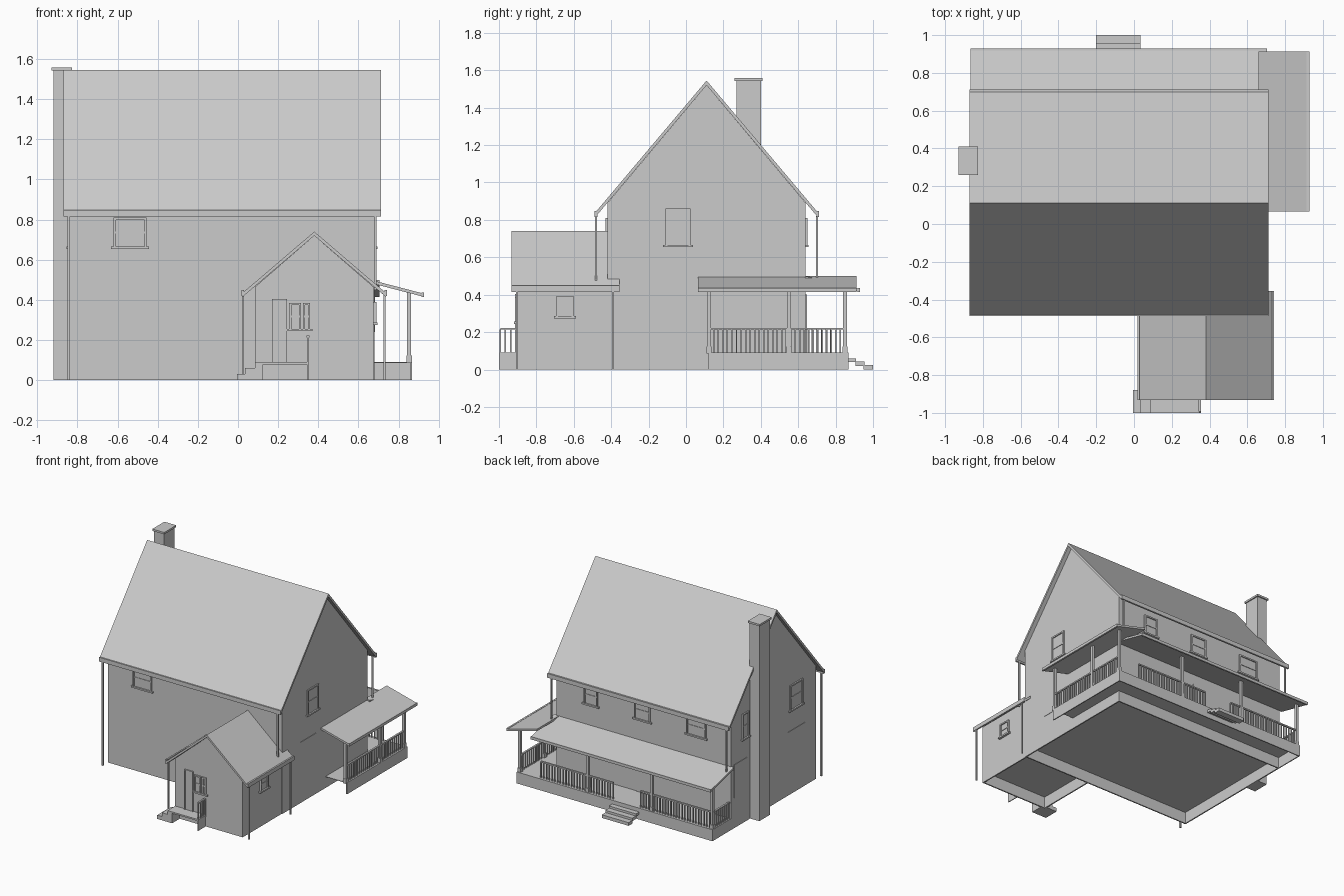
import bpy, bmesh

if "Cube" in bpy.data.objects:
    bpy.data.objects.remove(bpy.data.objects["Cube"])

grey = bpy.data.materials.new("plain grey")
grey.diffuse_color = (0.6, 0.6, 0.6, 1)
grey.use_nodes = True
grey.node_tree.nodes["Principled BSDF"].inputs["Base Color"].default_value = grey.diffuse_color


def finish(name, bm):
    bmesh.ops.recalc_face_normals(bm, faces=bm.faces)
    me = bpy.data.meshes.new(name)
    bm.to_mesh(me)
    bm.free()
    me.materials.append(grey)
    ob = bpy.data.objects.new(name, me)
    bpy.context.collection.objects.link(ob)
    return ob


def boxes(name, items):
    """One object from boxes given as x0, x1, y0, y1, z0, z1."""
    bm = bmesh.new()
    for x0, x1, y0, y1, z0, z1 in items:
        vs = bmesh.ops.create_cube(bm, size=1)["verts"]
        for v in vs:
            v.co = ((x0 + x1) / 2 + v.co.x * (x1 - x0),
                    (y0 + y1) / 2 + v.co.y * (y1 - y0),
                    (z0 + z1) / 2 + v.co.z * (z1 - z0))
    return finish(name, bm)


def prism(name, profile, axis, a, b):
    """Extrude a profile of (horizontal, z) points along x or y."""
    bm = bmesh.new()
    place = (lambda p, t: (t, p[0], p[1])) if axis == "x" else (lambda p, t: (p[0], t, p[1]))
    ends = [[bm.verts.new(place(p, t)) for p in profile] for t in (a, b)]
    n = len(profile)
    for ring in ends:
        bm.faces.new(ring)
    for i in range(n):
        j = (i + 1) % n
        bm.faces.new((ends[0][i], ends[0][j], ends[1][j], ends[1][i]))
    return finish(name, bm)


def gable_roof(name, mid, top, half, eave, thick, axis, a, b):
    prism(name, [(mid - half, eave), (mid, top), (mid + half, eave),
                 (mid + half, eave - thick), (mid, top - thick), (mid - half, eave - thick)], axis, a, b)


FLOOR = 0.09


def foundation(name, x0, x1, y0, y1, t=0.01):
    """Hollow ring of walls below the floor."""
    boxes(name, [(x0, x1, y0, y0 + t, 0, FLOOR), (x0, x1, y1 - t, y1, 0, FLOOR),
                 (x0, x0 + t, y0 + t, y1 - t, 0, FLOOR), (x1 - t, x1, y0 + t, y1 - t, 0, FLOOR)])


# Walls by facing: fixed axis, wall position, outward sign
WALLS = {"front": ("y", -0.42, -1), "back": ("y", 0.64, 1), "right": ("x", 0.68, 1),
         "left": ("x", -0.84, -1), "annex_front": ("y", -0.905, -1)}


def on_wall(wall, u0, u1, z0, z1, out):
    axis, p, s = WALLS[wall]
    lo, hi = sorted((p - s * 0.004, p + s * out))
    return (u0, u1, lo, hi, z0, z1) if axis == "y" else (lo, hi, u0, u1, z0, z1)


def window(name, wall, u0, u1, z0, z1):
    t, m = 0.011, (z0 + z1) / 2
    boxes(name, [
        on_wall(wall, u0, u0 + t, z0, z1, 0.01), on_wall(wall, u1 - t, u1, z0, z1, 0.01),
        on_wall(wall, u0, u1, z1 - t, z1, 0.01), on_wall(wall, u0, u1, m - 0.005, m + 0.005, 0.006),
        on_wall(wall, u0 - 0.012, u1 + 0.012, z0 - 0.006, z0 + 0.006, 0.014),
        on_wall(wall, u0, u1, z0, z1, 0.002)])


def railing(name, axis, fixed, a, b):
    """A top rail and a row of balusters along one axis."""
    def piece(u0, u1, w, z0, z1):
        side = (fixed - w, fixed + w)
        return (u0, u1, *side, z0, z1) if axis == "x" else (*side, u0, u1, z0, z1)
    items = [piece(a, b, 0.007, 0.213, 0.223)]
    n = max(2, round((b - a) / 0.024))
    for i in range(n + 1):
        u = a + (b - a) * i / n
        items.append(piece(u - 0.004, u + 0.004, 0.004, 0.088, 0.215))
    boxes(name, items)


# Main house
prism("main_walls", [(-0.42, FLOOR), (0.64, FLOOR), (0.64, 0.89), (0.11, 1.52), (-0.42, 0.89)], "x", -0.84, 0.68)
foundation("main_foundation", -0.84, 0.68, -0.42, 0.64)
gable_roof("main_roof", 0.11, 1.545, 0.593, 0.842, 0.025, "x", -0.87, 0.713)
boxes("main_gutters", [(-0.87, 0.713, y - 0.007, y + 0.007, 0.815, 0.848) for y in (-0.481, 0.705)])
boxes("main_downspouts", [(x - 0.006, x + 0.006, y - 0.006, y + 0.006, z, 0.82)
                          for x, y, z in ((-0.843, -0.481, 0), (0.684, -0.481, 0.45),
                                          (-0.843, 0.7, 0.47), (0.684, 0.7, 0.47))])
boxes("chimney", [(-0.92, -0.835, 0.27, 0.40, 0, 1.55), (-0.93, -0.826, 0.26, 0.41, 1.543, 1.558)])

# Front annex
prism("annex_walls", [(0.085, FLOOR), (0.675, FLOOR), (0.675, 0.465), (0.38, 0.72), (0.085, 0.465)],
      "y", -0.905, -0.41)
foundation("annex_foundation", 0.085, 0.675, -0.905, -0.41)
gable_roof("annex_roof", 0.38, 0.74, 0.357, 0.435, 0.02, "y", -0.933, -0.415)
prism("annex_roof_return", [(0.675, 0.487), (0.737, 0.435), (0.737, 0.415), (0.675, 0.467)], "y", -0.42, -0.355)
boxes("annex_gutters", [(0.018, 0.03, -0.933, -0.42, 0.418, 0.45), (0.73, 0.742, -0.933, -0.355, 0.418, 0.45)])
boxes("annex_downspouts", [(x - 0.005, x + 0.005, y - 0.005, y + 0.005, 0, 0.425)
                           for x, y in ((0.026, -0.905), (0.731, -0.905), (0.731, -0.39))])
boxes("annex_steps", [(0.085, 0.355, -1, -0.9, 0.078, 0.09), (0.035, 0.085, -1, -0.88, 0.0, 0.06),
                      (-0.005, 0.04, -1, -0.88, 0.0, 0.03), (0.085, 0.125, -1, -0.9, 0.0, 0.088),
                      (0.345, 0.352, -1, -0.9, 0, 0.09)])
railing("annex_railing", "y", 0.349, -0.993, -0.91)
boxes("annex_door", [on_wall("annex_front", 0.175, 0.24, 0.09, 0.4, 0.005),
                     on_wall("annex_front", 0.17, 0.178, 0.09, 0.405, 0.009),
                     on_wall("annex_front", 0.237, 0.245, 0.09, 0.405, 0.009),
                     on_wall("annex_front", 0.17, 0.245, 0.397, 0.405, 0.009)])
window("annex_window_left", "annex_front", 0.255, 0.315, 0.25, 0.385)
window("annex_window_right", "annex_front", 0.323, 0.36, 0.25, 0.385)
window("annex_side_window", "right", -0.695, -0.6, 0.28, 0.39)

# House windows and doors
window("front_window", "front", -0.62, -0.455, 0.66, 0.81)
window("right_window", "right", -0.11, 0.025, 0.66, 0.86)
window("left_window", "left", -0.25, -0.09, 0.66, 0.86)
window("left_small_window", "left", 0.42, 0.5, 0.66, 0.86)
for i, (x, w) in enumerate(((0.38, 0.06), (-0.07, 0.07), (-0.54, 0.085))):
    window(f"back_window_{i + 1}", "back", x - w, x + w, 0.66, 0.81)
boxes("lower_panels", [on_wall("left", -0.28, -0.07, 0.24, 0.5, 0.003), on_wall("left", 0.44, 0.6, 0.24, 0.5, 0.003),
                       on_wall("right", -0.2, 0.0, 0.24, 0.48, 0.003)])
boxes("back_door", [on_wall("back", -0.14, -0.02, 0.09, 0.4, 0.006)])

# Wraparound porch
boxes("porch_floor", [(-0.84, 0.868, 0.63, 0.87, 0.086, 0.09), (0.67, 0.868, 0.12, 0.64, 0.086, 0.09)])
boxes("porch_skirt", [(-0.84, 0.868, 0.862, 0.87, 0, 0.088), (0.86, 0.868, 0.12, 0.87, 0, 0.088),
                      (-0.84, -0.832, 0.63, 0.87, 0, 0.088)])
prism("porch_roof_back", [(0.635, 0.5), (0.925, 0.432), (0.925, 0.416), (0.635, 0.484)], "x", -0.865, 0.705)
prism("porch_roof_right", [(0.66, 0.5), (0.922, 0.432), (0.922, 0.416), (0.66, 0.484)], "y", 0.065, 0.912)
boxes("porch_gutters", [(-0.865, 0.705, 0.918, 0.93, 0.414, 0.436), (0.914, 0.928, 0.065, 0.912, 0.414, 0.436)])
posts = [(0.853, 0.123), (0.853, 0.55), (0.853, 0.85), (0.26, 0.85), (-0.3, 0.85), (-0.825, 0.85)]
boxes("porch_posts", [(x - w, x + w, y - w, y + w, z0, z1) for x, y in posts
                      for w, z0, z1 in ((0.01, 0.09, 0.44), (0.014, 0.085, 0.122))])
railing("porch_railing_right", "y", 0.853, 0.125, 0.85)
railing("porch_railing_back_a", "x", 0.85, 0.04, 0.67)
railing("porch_railing_back_b", "x", 0.85, -0.825, -0.2)
railing("porch_railing_end", "y", -0.83, 0.65, 0.85)
boxes("porch_steps", [(-0.2, 0.035, 0.865, 0.91, 0.04, 0.06), (-0.2, 0.035, 0.905, 0.955, 0.02, 0.043),
                      (-0.2, 0.035, 0.95, 1.0, 0.0, 0.025)])
